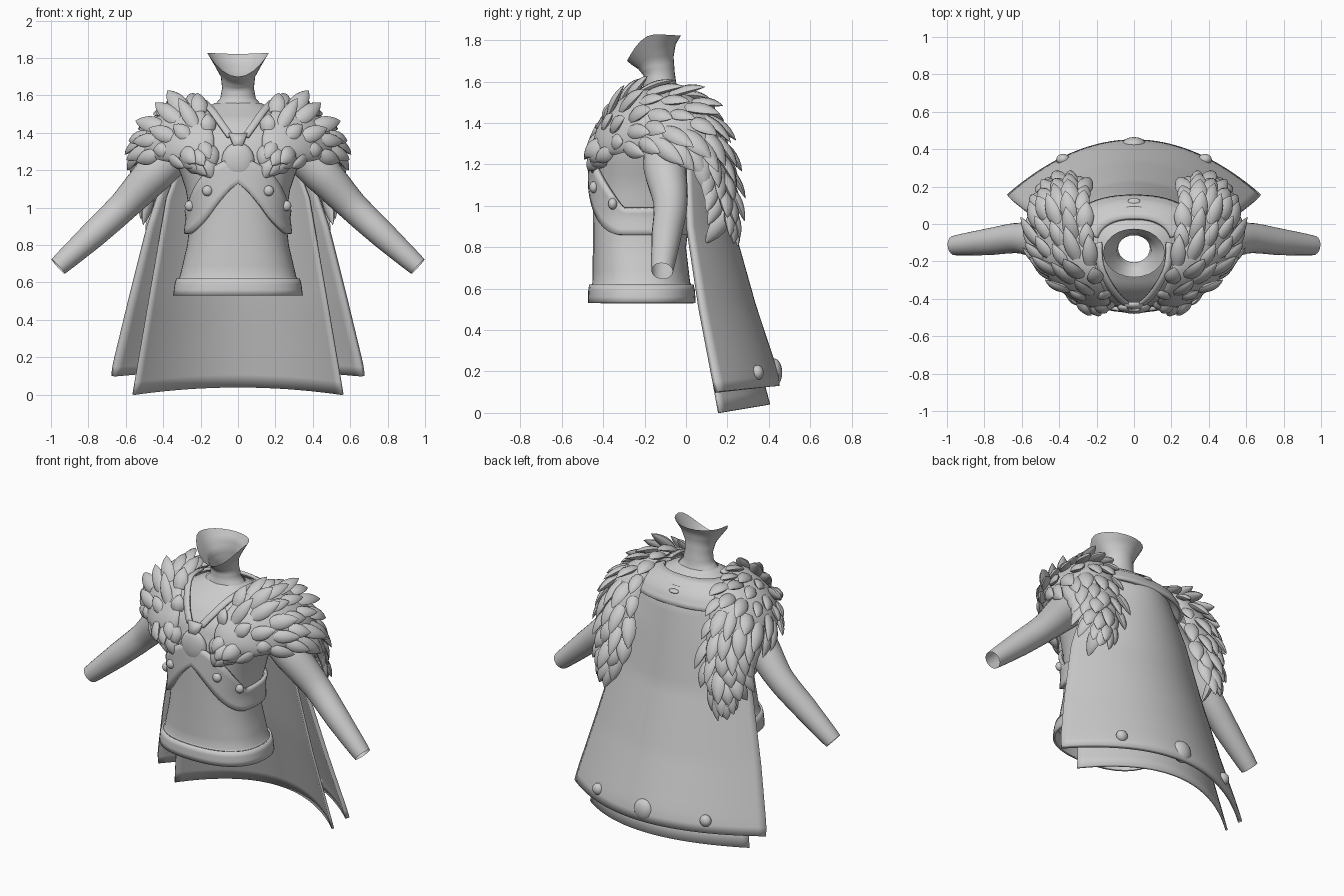
import bpy, bmesh, math, random
from mathutils import Vector

random.seed(4)
if "Cube" in bpy.data.objects:
    bpy.data.objects.remove(bpy.data.objects["Cube"])

grey = bpy.data.materials.new("plain grey")
grey.use_nodes = True
grey.diffuse_color = (0.6, 0.6, 0.6, 1)
grey.node_tree.nodes["Principled BSDF"].inputs["Base Color"].default_value = (0.6, 0.6, 0.6, 1)


def finish(name, bm, thick=0, mirror=False, angle=50):
    bmesh.ops.recalc_face_normals(bm, faces=bm.faces)
    me = bpy.data.meshes.new(name)
    bm.to_mesh(me)
    bm.free()
    ob = bpy.data.objects.new(name, me)
    bpy.context.collection.objects.link(ob)
    me.materials.append(grey)
    bpy.ops.object.select_all(action="DESELECT")
    ob.select_set(True)
    bpy.context.view_layer.objects.active = ob
    bpy.ops.object.shade_smooth_by_angle(angle=math.radians(angle))
    if thick:
        mod = ob.modifiers.new("thickness", "SOLIDIFY")
        mod.thickness, mod.offset = thick, 0
    if mirror:
        ob.modifiers.new("mirror", "MIRROR")
    return ob


def grid(bm, nu, nv, f, closed=False):
    """Surface from f(u, v), both 0..1; closed joins the ends of u."""
    cols = nu if closed else nu + 1
    vs = [[bm.verts.new(f(i / nu, j / nv)) for i in range(cols)] for j in range(nv + 1)]
    for j in range(nv):
        for i in range(nu):
            k = (i + 1) % cols
            bm.faces.new((vs[j][i], vs[j][k], vs[j + 1][k], vs[j + 1][i]))


def sheet(name, nu, nv, f, closed=False, **kw):
    bm = bmesh.new()
    grid(bm, nu, nv, f, closed)
    return finish(name, bm, **kw)


def spline(pts, t):
    """Smooth curve through the points, t from 0 to 1."""
    n = len(pts) - 1
    i = min(int(t * n), n - 1)
    s = t * n - i
    a, b, c, d = (Vector(pts[min(max(k, 0), n)]) for k in range(i - 1, i + 3))
    return b + (c - a) * s / 2 + (a * 2 - b * 5 + c * 4 - d) * s * s / 2 + (b * 3 - a - c * 3 + d) * s ** 3 / 2


def table(rows, z):
    """Interpolate rows of (z, values...)."""
    if z <= rows[0][0]:
        return rows[0][1:]
    for a, b in zip(rows, rows[1:]):
        if z <= b[0]:
            s = (z - a[0]) / (b[0] - a[0])
            return [p + (q - p) * s for p, q in zip(a[1:], b[1:])]
    return rows[-1][1:]


# Torso: z, half width, front y, back y
BODY = [(0.53, .335, -.462, .035), (0.61, .325, -.46, .03), (0.63, .312, -.452, .02),
        (0.8, .272, -.45, .0), (0.95, .255, -.45, .02), (1.1, .28, -.45, .07),
        (1.25, .33, -.445, .1), (1.38, .35, -.41, .1), (1.47, .29, -.34, .07),
        (1.53, .19, -.25, .01), (1.56, .12, -.21, -.04)]


def body(phi, z, off=0.0):
    w, f, b = table(BODY, z)
    s, c = math.sin(phi), math.cos(phi)
    p = 0.85
    x = (w + off) * math.copysign(abs(s) ** p, s)
    y = (f + b) / 2 - ((b - f) / 2 + off) * math.copysign(abs(c) ** p, c)
    return Vector((x, y, z))


def torso(u, v):
    k = v * (len(BODY) - 1) * 0.9999
    i = int(k)
    return body(u * math.tau, BODY[i][0] + (BODY[i + 1][0] - BODY[i][0]) * (k - i))


sheet("torso", 48, 30, torso, True, angle=40)
sheet("tunic_hem", 48, 3, lambda u, v: body(u * math.tau, .53 + .09 * v, .006), True, thick=.012)

# Neck flaring to an open jaw line: half width, front y/z, back y/z, side z
NECK = [(.125, -.215, 1.55, -.035, 1.55, 1.55), (.095, -.205, 1.59, -.045, 1.58, 1.585),
        (.085, -.205, 1.63, -.055, 1.65, 1.64), (.092, -.23, 1.66, -.06, 1.72, 1.7),
        (.125, -.26, 1.68, -.05, 1.78, 1.76), (.165, -.285, 1.7, -.025, 1.822, 1.828)]


def neck(u, v):
    w, fy, fz, by, bz, sz = table([(i / 5,) + r for i, r in enumerate(NECK)], v)
    s, c = math.sin(u * math.tau), math.cos(u * math.tau)
    y = (fy + by) / 2 - (by - fy) / 2 * c
    z = sz + (fz - sz) * c ** 2 if c > 0 else sz + (bz - sz) * c * c
    return Vector((w * s, y, z))


sheet("neck", 24, 15, neck, True)

# Arms
ARM = [(.3, -.1, 1.33), (.45, -.1, 1.18), (.61, -.075, 1.01), (.78, -.095, .85), (.962, -.115, .685)]
ARM_R = [(0, .11), (.25, .105), (.5, .082), (.75, .072), (1, .052)]


def arm(u, v):
    c = spline(ARM, v)
    d = (spline(ARM, min(v + .02, 1)) - spline(ARM, max(v - .02, 0))).normalized()
    n = Vector((0, 1, 0)).cross(d).normalized()
    r = table(ARM_R, v)[0]
    a = u * math.tau
    return c + (n * math.cos(a) + d.cross(n) * math.sin(a)) * r


sheet("arms", 20, 24, arm, True, mirror=True)

# Chest harness band, lower edge rising to a point at the front
def band(u, v):
    phi = (u - .5) * math.tau
    t = min(abs(phi) / 1.25, 1)
    low = 1.13 - .27 * math.sin(t * math.pi / 2)
    high = 1.27 - .28 * t ** 1.3
    return body(phi, low + (high - low) * v, .014)


sheet("harness_band", 64, 5, band, True, thick=.022)


def ball(name, loc, size, mirror=False):
    bm = bmesh.new()
    bmesh.ops.create_uvsphere(bm, u_segments=20, v_segments=12, radius=1)
    for v in bm.verts:
        v.co = Vector(loc) + Vector([a * b for a, b in zip(v.co, size)])
    finish(name, bm, mirror=mirror)


for x, z in ((.15, 1.09), (.235, 1.01)):
    phi = math.asin((x / table(BODY, z)[0]) ** (1 / .85))
    ball("harness_stud", body(phi, z, .025), (.028, .022, .028), True)

# Pendant with tapered clasp and neck straps
ball("pendant", (0, -.445, 1.25), (.088, .035, .098))
sheet("pendant_clasp", 2, 2, lambda u, v: Vector(((u - .5) * (.05 + .05 * v), -.455 + .03 * v, 1.33 + .065 * v)),
      thick=.02)
STRAP = [(.04, -.43, 1.38), (.09, -.385, 1.45), (.14, -.31, 1.52), (.18, -.22, 1.56), (.19, -.1, 1.56)]
sheet("neck_straps", 2, 16, lambda u, v: spline(STRAP, v) + Vector((.035, -.005, -.012)) * (u - .5),
      thick=.014, mirror=True)

# Back yoke with its small slot loop
sheet("back_yoke", 28, 6, lambda u, v: body(math.pi + (u - .5) * 2.6, 1.4 + .14 * v, .055 - .02 * v), thick=.02)
ball("yoke_loop", (0, .115, 1.475), (.035, .025, .012))

# Two cape layers: z, half width, side y, centre y
OUTER = [(.1, .67, .15, .44), (.16, .662, .135, .435), (.5, .58, .07, .325), (.9, .48, .01, .215),
         (1.2, .38, .0, .17), (1.4, .28, -.01, .14), (1.5, .19, -.03, .09)]
INNER = [(.0, .56, .16, .40), (.5, .475, .07, .27), (1.05, .38, .0, .15), (1.4, .25, .0, .11)]


def cape(rows, lift):
    def f(u, v):
        s = 2 * u - 1
        z = rows[0][0] + (rows[-1][0] - rows[0][0]) * v
        w, side, mid = table(rows, z)
        return Vector((w * s, mid - (mid - side) * s * s, z + lift * (1 - s * s) * (1 - v)))
    return f


sheet("outer_cape", 36, 28, cape(OUTER, .03), thick=.025)
sheet("inner_cape", 36, 20, cape(INNER, .04), thick=.014)
ball("cape_centre_stud", (0, .425, .195), (.064, .04, .068))
ball("cape_side_studs", (.38, .345, .195), (.036, .03, .036), True)

# Fur mantle: inner and outer edges running from chest over shoulder to back
EDGE_IN = [(.14, -.42, 1.25), (.13, -.41, 1.38), (.19, -.28, 1.53), (.23, -.12, 1.55),
           (.24, .04, 1.5), (.25, .14, 1.32), (.27, .19, 1.12), (.34, .21, .95)]
EDGE_OUT = [(.27, -.4, 1.23), (.4, -.33, 1.25), (.5, -.21, 1.28), (.53, -.1, 1.28),
            (.52, .02, 1.25), (.5, .09, 1.18), (.48, .15, 1.06), (.42, .2, .95)]
CORE = Vector((.2, -.12, 1.2))


def pelt(u, v):
    a, b = spline(EDGE_IN, u), spline(EDGE_OUT, u)
    p = a.lerp(b, v)
    out = (p - CORE).normalized()
    return p + out * .09 * math.sin(math.pi * v) ** .7 * (.4 + .6 * math.sin(math.pi * u))


def tuft(bm, base, along, normal, length, width):
    side = along.cross(normal).normalized()

    def f(u, v):
        r = width * (math.sin(math.pi * (.22 + .78 * v)) ** .8 if v < 1 else 0) + .0005
        c = base + along * length * v + normal * length * (.28 * v - .2 * v * v)
        a = u * math.tau
        return c + side * r * math.cos(a) + normal * r * .5 * math.sin(a)
    grid(bm, 8, 6, f, True)


bm = bmesh.new()
grid(bm, 24, 36, lambda u, v: pelt(v, u))
ROWS, COLS = 12, 6
for i in range(ROWS):
    for j in range(COLS):
        u = (i + .35 * (j % 2) + .1) / ROWS
        v = (j + .5 + random.uniform(-.15, .15)) / COLS
        p = pelt(u, v)
        du = (pelt(min(u + .03, 1), v) - pelt(max(u - .03, 0), v)).normalized()
        dv = (pelt(u, min(v + .05, 1)) - pelt(u, max(v - .05, 0))).normalized()
        n = dv.cross(du).normalized()
        if n.dot(p - CORE) < 0:
            n = -n
        # Chest locks hang down, the others sweep outward and back
        flow = du * (-.8 if u < .13 else .9) + dv * (1.1 * (v - .2) if u > .13 else .3 * (v - .5))
        flow = (flow + n * random.uniform(.05, .3)).normalized()
        n = (n - flow * n.dot(flow)).normalized()
        size = random.uniform(.13, .19) * (.65 if u < .2 else 1)
        tuft(bm, p - n * .012, flow, n, size, random.uniform(.036, .048))
finish("fur_mantle", bm, mirror=True, angle=60)
